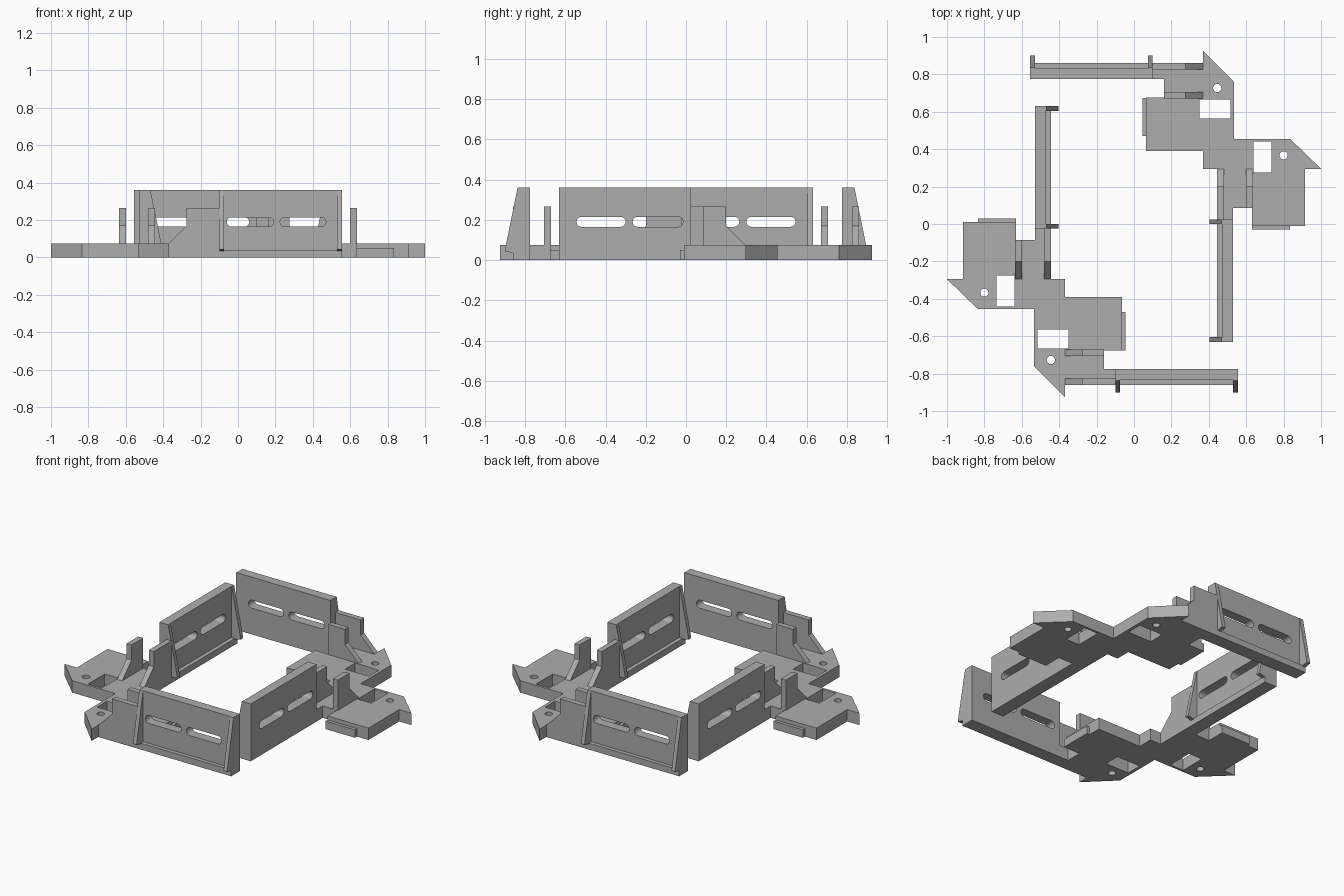
import bpy, bmesh, math
from mathutils import Matrix

if "Cube" in bpy.data.objects:
    bpy.data.objects.remove(bpy.data.objects["Cube"])

grey = bpy.data.materials.new("grey plastic")
grey.diffuse_color = (0.42, 0.42, 0.42, 1)
grey.use_nodes = True
grey.node_tree.nodes["Principled BSDF"].inputs["Base Color"].default_value = grey.diffuse_color

# Sketch planes: sketch (u, v) and extrusion direction w mapped to world axes
XY = Matrix.Identity(3)                                # w = z
YZ = Matrix(((0, 0, 1), (1, 0, 0), (0, 1, 0)))         # w = x
XZ = Matrix(((1, 0, 0), (0, 0, -1), (0, 1, 0)))        # w = -y


def rect(u0, u1, v0, v1):
    return [(u0, v0), (u1, v0), (u1, v1), (u0, v1)]


def circle(u, v, r, n=24):
    return [(u + r * math.cos(2 * math.pi * i / n), v + r * math.sin(2 * math.pi * i / n)) for i in range(n)]


def slot(u0, u1, v0, v1, n=10):
    r, v = (v1 - v0) / 2, (v0 + v1) / 2
    arc = [math.pi * (i / n - 0.5) for i in range(n + 1)]
    return ([(u1 - r + r * math.cos(a), v + r * math.sin(a)) for a in arc]
            + [(u0 + r - r * math.cos(a), v - r * math.sin(a)) for a in arc])


def extrude(name, plane, w0, w1, loops, places):
    """Extrude an outline with holes from w0 to w1 and place one copy per matrix."""
    curve = bpy.data.curves.new(name, 'CURVE')
    curve.dimensions = '2D'
    curve.fill_mode = 'BOTH'
    curve.extrude = (w1 - w0) / 2
    for loop in loops:
        s = curve.splines.new('POLY')
        s.points.add(len(loop) - 1)
        for p, (u, v) in zip(s.points, loop):
            p.co = (u, v, 0, 1)
        s.use_cyclic_u = True
    tmp = bpy.data.objects.new(name + "_sketch", curve)
    bpy.context.scene.collection.objects.link(tmp)
    dg = bpy.context.evaluated_depsgraph_get()
    mesh = bpy.data.meshes.new_from_object(tmp.evaluated_get(dg))
    bpy.data.objects.remove(tmp)
    bm = bmesh.new()
    bm.from_mesh(mesh)
    bmesh.ops.remove_doubles(bm, verts=bm.verts, dist=1e-5)
    bmesh.ops.translate(bm, verts=bm.verts, vec=(0, 0, (w0 + w1) / 2))
    bmesh.ops.transform(bm, verts=bm.verts, matrix=plane.to_4x4())
    bmesh.ops.recalc_face_normals(bm, faces=bm.faces)
    for f in bm.faces:
        f.smooth = False
        f.material_index = 0
    bm.to_mesh(mesh)
    bm.free()
    mesh.materials.clear()
    mesh.materials.append(grey)
    for m in places:
        ob = bpy.data.objects.new(name, mesh)
        ob.matrix_world = m
        bpy.context.scene.collection.objects.link(ob)


# Two opposite corner brackets, each with two identical arms
turn = Matrix.Rotation(math.pi, 4, 'Z')
corners = [Matrix.Identity(4), turn]
second = Matrix.Translation((-0.075, -1.305, 0)) @ Matrix.Rotation(-math.pi / 2, 4, 'Z')
arms = [c @ a for c in corners for a in (Matrix.Identity(4), second)]

# Corner base plate with pointed ears, windows and screw holes
outline = [(-1, -0.295), (-0.835, -0.455), (-0.535, -0.455), (-0.535, -0.76), (-0.37, -0.925),
           (-0.37, -0.86), (-0.1, -0.86), (-0.1, -0.775), (-0.16, -0.775), (-0.16, -0.675),
           (-0.065, -0.675), (-0.065, -0.39), (-0.37, -0.39), (-0.37, -0.295), (-0.445, -0.295),
           (-0.445, -0.025), (-0.53, -0.025), (-0.53, -0.085), (-0.63, -0.085), (-0.63, 0.01),
           (-0.915, 0.01), (-0.915, -0.295)]
extrude("base_plate", XY, 0, 0.075,
        [outline, rect(-0.735, -0.64, -0.44, -0.275), rect(-0.515, -0.35, -0.665, -0.565),
         circle(-0.8, -0.367, 0.022), circle(-0.445, -0.727, 0.022)], corners)

# Low tongue on the end of each plate
extrude("tongue", XY, 0, 0.05, [rect(-0.835, -0.63, 0.0, 0.03)], arms)

# Upright wall with two slots, and the ledge along its foot
extrude("slotted_wall", YZ, -0.53, -0.47,
        [rect(-0.025, 0.63, 0, 0.36), slot(0.015, 0.265, 0.165, 0.215), slot(0.3, 0.545, 0.165, 0.215)], arms)
extrude("wall_ledge", YZ, -0.475, -0.445, [rect(-0.025, 0.63, 0, 0.04)], arms)

# Tapered gussets at both ends of the wall
gusset = [(-0.472, 0.36), (-0.468, 0.36), (-0.405, 0.05), (-0.405, 0.043), (-0.445, 0.035), (-0.472, 0.035)]
for y in (-0.025, 0.605):
    extrude("gusset", XZ, -y - 0.025, -y, [gusset], arms)

# Sloped support and matching lug rising from the plate
for name, x0, x1, end in (("wall_support", -0.48, -0.445, -0.02), ("lug", -0.635, -0.6, -0.085)):
    extrude(name, YZ, x0, x1,
            [[(-0.295, 0), (end, 0), (end, 0.265), (-0.2, 0.265), (-0.2, 0.17), (-0.295, 0.075)]], arms)
